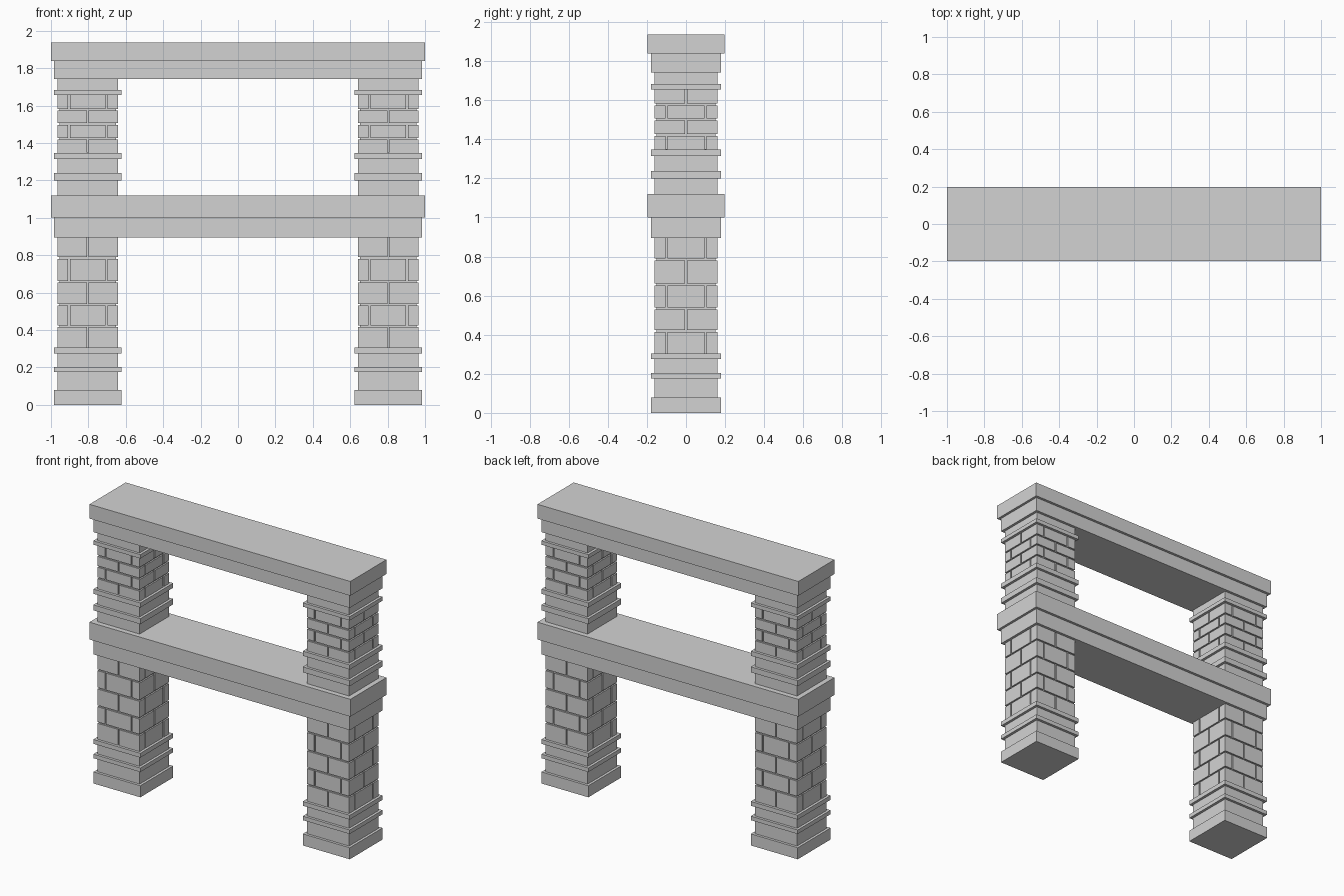
import bpy
import bmesh
from mathutils import Matrix

cube = bpy.data.objects.get("Cube")
if cube:
    bpy.data.objects.remove(cube, do_unlink=True)

# Single stone colour
stone = bpy.data.materials.new("grey stone")
stone.use_nodes = True
GREY = (0.65, 0.65, 0.65, 1)
stone.diffuse_color = GREY
stone.node_tree.nodes["Principled BSDF"].inputs["Base Color"].default_value = GREY

PILLAR_X = 0.803
CORE = 0.162     # half width of the pillar face
BAND = 0.18      # half width of the mouldings
JOINT = 0.01     # width and depth of the brick joints


def add_box(bm, x0, x1, y0, y1, z0, z1):
    size = Matrix.Diagonal((x1 - x0, y1 - y0, z1 - z0, 1))
    place = Matrix.Translation(((x0 + x1) / 2, (y0 + y1) / 2, (z0 + z1) / 2))
    bmesh.ops.create_cube(bm, size=1, matrix=place @ size)


def make_object(name, boxes, x=0):
    bm = bmesh.new()
    for box in boxes:
        add_box(bm, *box)
    mesh = bpy.data.meshes.new(name)
    bm.to_mesh(mesh)
    bm.free()
    mesh.materials.append(stone)
    obj = bpy.data.objects.new(name, mesh)
    obj.location.x = x
    bpy.context.collection.objects.link(obj)
    return obj


def square(half, z0, z1):
    return (-half, half, -half, half, z0, z1)


def spans(cuts):
    """Brick extents along one side, leaving an open joint at each cut."""
    edges = [-CORE - JOINT / 2] + cuts + [CORE + JOINT / 2]
    return [(a + JOINT / 2, b - JOINT / 2) for a, b in zip(edges, edges[1:])]


def brick_courses(levels):
    """Courses whose joints alternate between the front and the sides."""
    boxes = [square(CORE - JOINT, levels[0], levels[-1])]
    one, two = spans([0]), spans([-0.1, 0.1])
    for i, (low, high) in enumerate(zip(levels, levels[1:])):
        xs, ys = (one, two) if i % 2 == 0 else (two, one)
        z0 = low + (JOINT / 2 if i else 0)
        z1 = high - (JOINT / 2 if i < len(levels) - 2 else 0)
        boxes += [(*x, *y, z0, z1) for x in xs for y in ys]
    return boxes


# Pillars, one pair per storey
for side, x in (("left", PILLAR_X), ("right", -PILLAR_X)):
    make_object(f"{side}_lower_plinth", [square(CORE, 0.08, 0.305), square(BAND, 0, 0.08)], x)
    make_object(f"{side}_lower_bands",
                [square(BAND, 0.175, 0.203), square(BAND, 0.275, 0.305)], x)
    make_object(f"{side}_lower_bricks",
                brick_courses([0.305, 0.42, 0.535, 0.658, 0.785, 0.895]), x)
    make_object(f"{side}_upper_plinth", [square(CORE, 1.12, 1.35)], x)
    make_object(f"{side}_upper_bands",
                [square(BAND, 1.2, 1.238), square(BAND, 1.315, 1.347)], x)
    make_object(f"{side}_upper_bricks",
                brick_courses([1.347, 1.422, 1.502, 1.577, 1.655]), x)
    make_object(f"{side}_capital",
                [square(CORE, 1.68, 1.742), square(BAND, 1.655, 1.682)], x)

# Stepped beams: a narrow lower course under a wider slab
for name, z0, z1, z2 in (("lower", 0.895, 1.0, 1.12), ("upper", 1.742, 1.838, 1.937)):
    make_object(f"{name}_beam", [(-0.983, 0.983, -BAND, BAND, z0, z1)])
    make_object(f"{name}_slab", [(-1, 1, -0.198, 0.198, z1, z2)])
